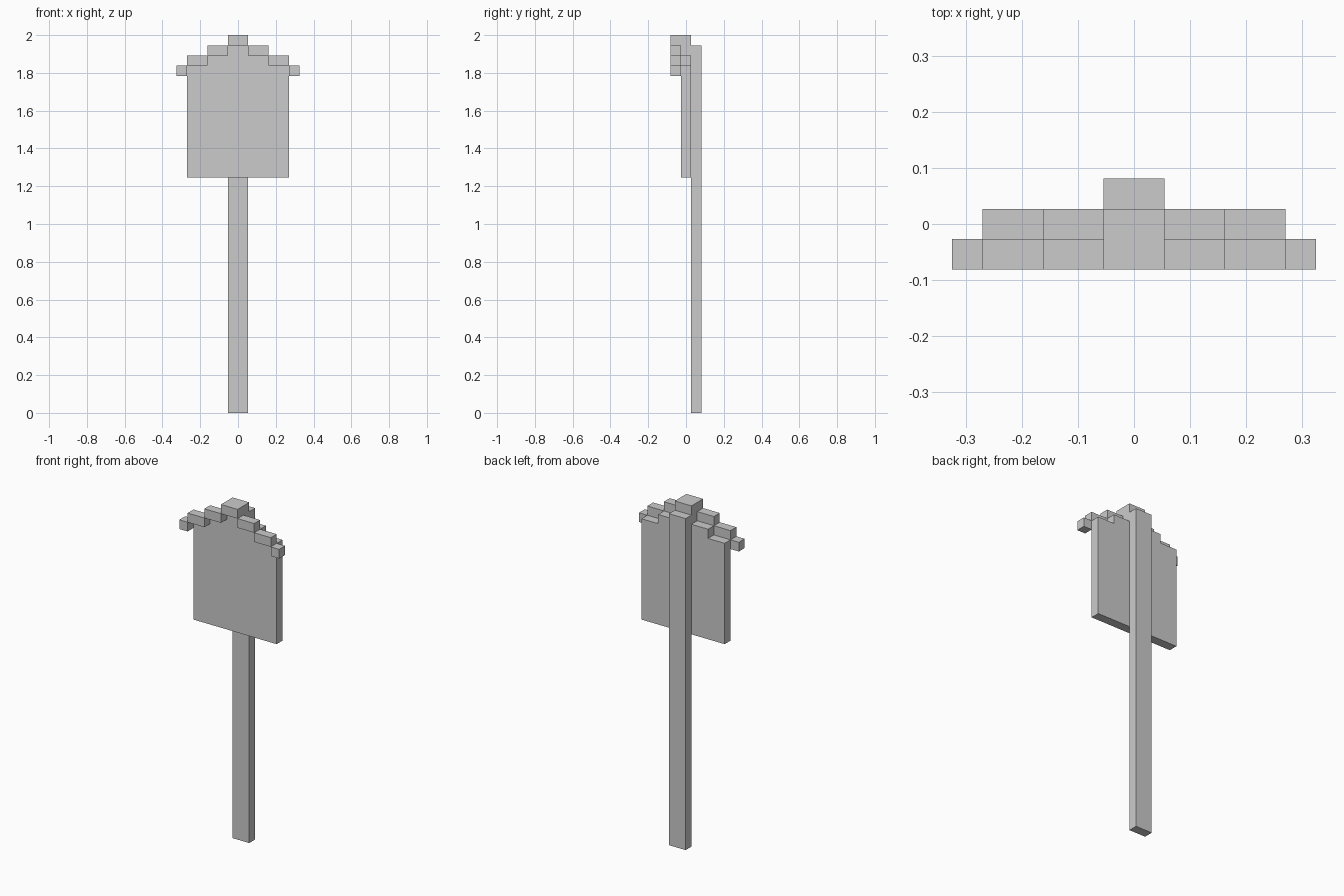
import bpy, bmesh

if "Cube" in bpy.data.objects:
    bpy.data.objects.remove(bpy.data.objects["Cube"])

U = 2 / 37  # size of one grid block


def prism(name, profile, y0, y1):
    """Extrude an x/z outline (in blocks) from y0 to y1."""
    bm = bmesh.new()
    face = bm.faces.new([bm.verts.new((x * U, y0 * U, z * U)) for x, z in profile])
    side = bmesh.ops.extrude_face_region(bm, geom=[face])["geom"]
    bmesh.ops.translate(bm, vec=(0, (y1 - y0) * U, 0),
                        verts=[v for v in side if isinstance(v, bmesh.types.BMVert)])
    bmesh.ops.recalc_face_normals(bm, faces=bm.faces)
    mesh = bpy.data.meshes.new(name)
    bm.to_mesh(mesh)
    bm.free()
    obj = bpy.data.objects.new(name, mesh)
    bpy.context.collection.objects.link(obj)
    return obj


def box(name, x0, x1, y0, y1, z0, z1):
    return prism(name, [(x0, z0), (x1, z0), (x1, z1), (x0, z1)], y0, y1)


# Post behind the board
box("post", -1, 1, 0.5, 1.5, 0, 36)

# Sign board with stepped gable top
right = [(5, 23.05), (5, 34), (3, 34), (3, 35), (1, 35), (1, 36)]
board = right + [(-x, z) for x, z in reversed(right)]
prism("sign_board", board, -0.5, 0.5)

# Ridge cap
box("ridge_cap", -1, 1, -1.5, 0.5, 36, 37)

# Stepped roof trim in front of the board, both sides
for side, s in (("right", 1), ("left", -1)):
    for i, (a, b, z) in enumerate([(1, 3, 35), (3, 5, 34), (5, 6, 33)]):
        x0, x1 = sorted((a * s, b * s))
        box(f"roof_trim_{side}_{i + 1}", x0, x1, -1.5, -0.5, z, z + 1)
